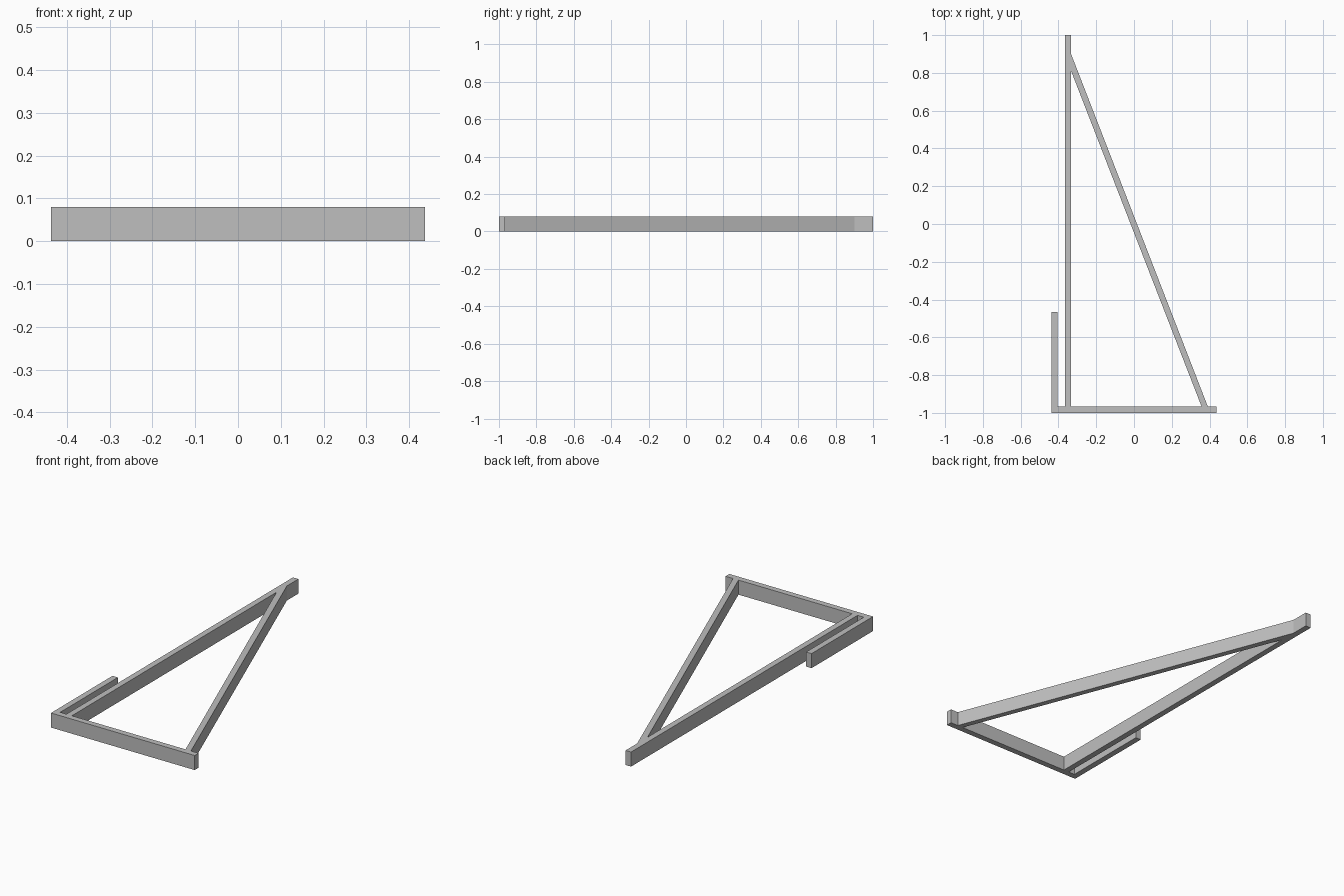
import bpy
import bmesh

HEIGHT = 0.08

cube = bpy.data.objects.get("Cube")
if cube:
    bpy.data.objects.remove(cube, do_unlink=True)

grey = bpy.data.materials.new("light grey")
grey.use_nodes = True
colour = (0.52, 0.52, 0.52, 1)
grey.diffuse_color = colour
grey.node_tree.nodes["Principled BSDF"].inputs["Base Color"].default_value = colour


def bar(name, outline):
    """Extrude a flat plan outline (counter-clockwise) up to the frame height."""
    bm = bmesh.new()
    base = bm.faces.new([bm.verts.new((x, y, 0)) for x, y in outline])
    top = bmesh.ops.extrude_face_region(bm, geom=[base], use_keep_orig=True)["geom"]
    bmesh.ops.translate(bm, vec=(0, 0, HEIGHT),
                        verts=[v for v in top if isinstance(v, bmesh.types.BMVert)])
    bmesh.ops.recalc_face_normals(bm, faces=bm.faces)
    mesh = bpy.data.meshes.new(name)
    bm.to_mesh(mesh)
    bm.free()
    mesh.materials.append(grey)
    obj = bpy.data.objects.new(name, mesh)
    bpy.context.collection.objects.link(obj)
    return obj


def rect(x0, x1, y0, y1):
    return [(x0, y0), (x1, y0), (x1, y1), (x0, y1)]


SIDE = 0.437      # half the width
INNER = -0.967    # back edge of the front bar
POST = -0.333     # inner side of the long bar

# Front bar, long bar and short outer hook
bar("front_bar", rect(-SIDE, SIDE, -1, INNER))
bar("long_bar", rect(POST - 0.033, POST, INNER, 1))
bar("short_hook", rect(-SIDE, -SIDE + 0.033, INNER, -0.466))

# Diagonal brace, mitred against the long bar and the front bar
bar("diagonal_brace", [(0.358, INNER), (0.391, INNER), (POST, 0.9), (POST, 0.81)])
